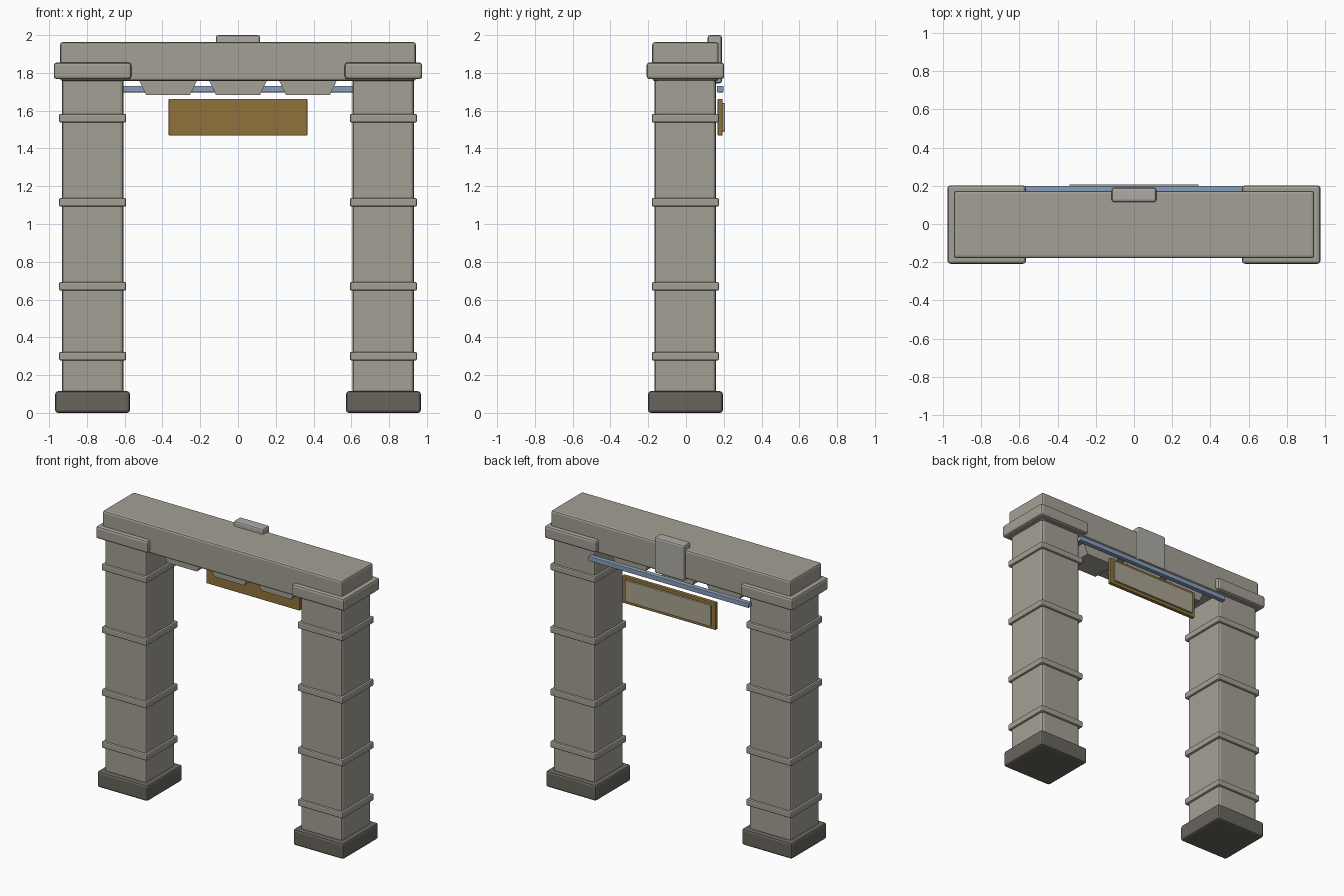
import bpy, bmesh

if "Cube" in bpy.data.objects:
    bpy.data.objects.remove(bpy.data.objects["Cube"])


def material(name, rgb):
    m = bpy.data.materials.new(name)
    m.diffuse_color = (*rgb, 1)
    m.use_nodes = True
    m.node_tree.nodes["Principled BSDF"].inputs["Base Color"].default_value = m.diffuse_color
    return m


STONE = material("stone", (0.37, 0.35, 0.30))
LIGHT_STONE = material("light_stone", (0.42, 0.41, 0.38))
DARK_STONE = material("dark_stone", (0.14, 0.13, 0.11))
GOLD = material("gold", (0.28, 0.17, 0.045))
BLUE = material("blue_metal", (0.25, 0.34, 0.50))
PANEL = material("panel", (0.40, 0.37, 0.28))


def finish(name, bm, mat, bevel):
    me = bpy.data.meshes.new(name)
    bm.to_mesh(me)
    bm.free()
    me.materials.append(mat)
    ob = bpy.data.objects.new(name, me)
    bpy.context.collection.objects.link(ob)
    if bevel:
        mod = ob.modifiers.new("bevel", "BEVEL")
        mod.width = bevel
        mod.segments = 2
    return ob


def box(name, x, y, z, mat=STONE, bevel=0.0):
    """Box from (min, max) ranges, with softened edges."""
    bm = bmesh.new()
    bmesh.ops.create_cube(bm, size=1)
    for v in bm.verts:
        v.co = [r[0] + (c + 0.5) * (r[1] - r[0]) for r, c in zip((x, y, z), v.co)]
    return finish(name, bm, mat, bevel)


YC = -0.003  # depth centre of the masonry


def square_block(name, cx, half, z0, z1, mat, bevel):
    return box(name, (cx - half, cx + half), (YC - half, YC + half), (z0, z1), mat, bevel)


# Two pillars with base, bands and capital
for side, cx in (("left", -0.77), ("right", 0.77)):
    square_block(side + "_base", cx, 0.198, 0, 0.115, DARK_STONE, 0.015)
    square_block(side + "_pillar", cx, 0.163, 0.02, 1.80, STONE, 0.018)
    for i, z in enumerate((0.30, 0.67, 1.115, 1.56)):
        square_block(f"{side}_band_{i + 1}", cx, 0.178, z - 0.023, z + 0.023, STONE, 0.009)
    square_block(side + "_capital", cx, 0.205, 1.767, 1.855, STONE, 0.015)

# Lintel across the top
box("lintel", (-0.942, 0.942), (YC - 0.176, YC + 0.176), (1.757, 1.963), STONE, 0.014)

# Tapered blocks under the lintel
for i, cx in enumerate((-0.37, 0, 0.37)):
    bm = bmesh.new()
    profile = [(-0.158, 1.77), (-0.117, 1.684), (0.117, 1.684), (0.158, 1.77)]
    face = bm.faces.new([bm.verts.new((cx + px, -0.10, pz)) for px, pz in profile])
    ext = bmesh.ops.extrude_face_region(bm, geom=[face])
    new = [g for g in ext["geom"] if isinstance(g, bmesh.types.BMVert)]
    bmesh.ops.translate(bm, verts=new, vec=(0, 0.20, 0))
    bmesh.ops.recalc_face_normals(bm, faces=bm.faces)
    finish(f"corbel_{i + 1}", bm, STONE, 0)

# Keystone on the back of the lintel
box("keystone", (-0.117, 0.117), (0.115, 0.19), (1.745, 2.0), LIGHT_STONE, 0.012)

# Rail between the pillars
box("rail", (-0.63, 0.63), (0.163, 0.199), (1.697, 1.731), BLUE, 0.004)

# Sign board with inset panel facing the back
box("sign_board", (-0.367, 0.367), (0.167, 0.194), (1.468, 1.662), GOLD, 0.005)
box("sign_panel", (-0.338, 0.338), (0.188, 0.207), (1.49, 1.64), PANEL, 0.004)
